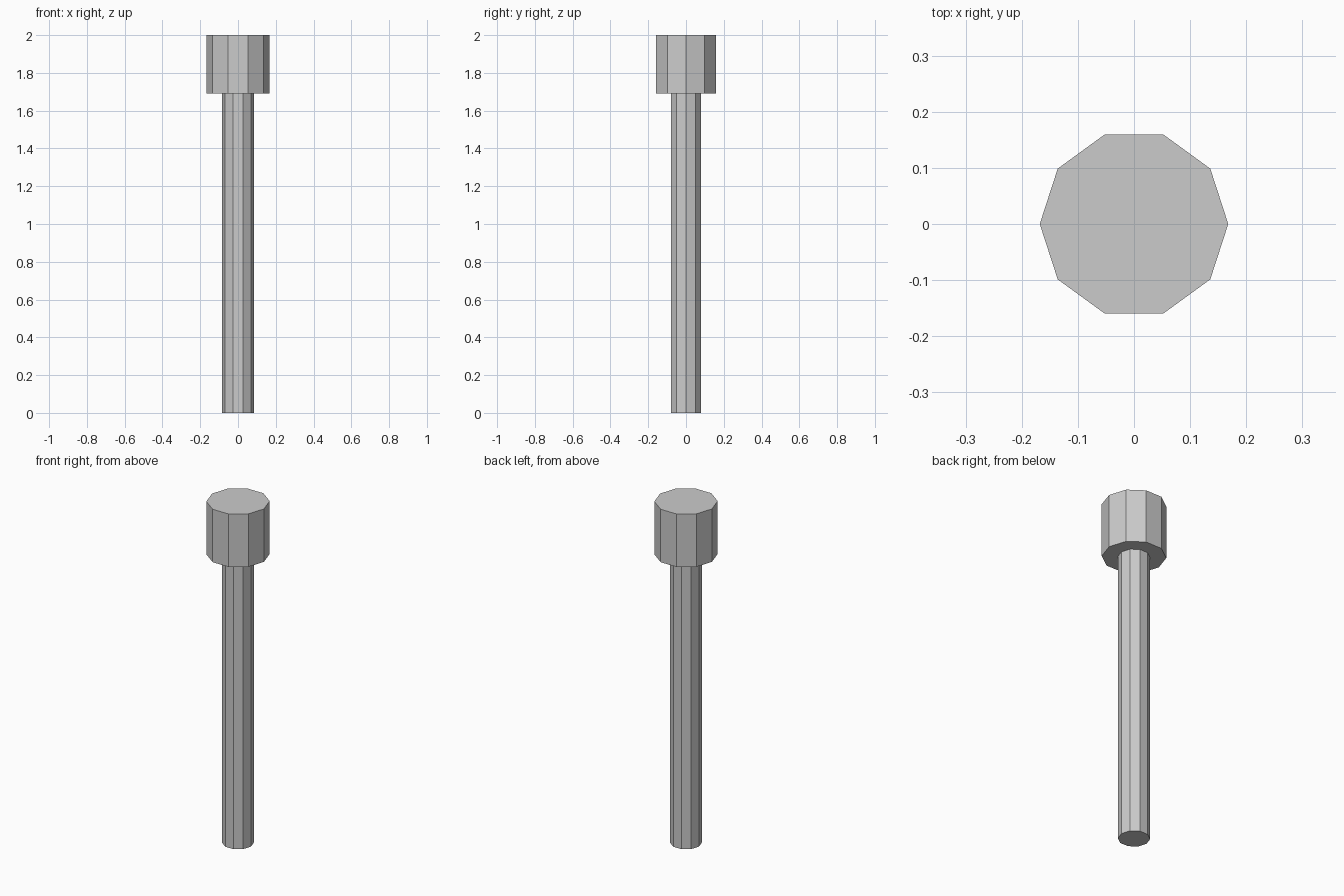
import bpy
import math

if "Cube" in bpy.data.objects:
    bpy.data.objects.remove(bpy.data.objects["Cube"])

SIDES = 10


def prism(name, radius, z0, z1):
    """Ten-sided flat-shaded prism with a corner pointing along +x."""
    bpy.ops.mesh.primitive_cylinder_add(
        vertices=SIDES, radius=radius, depth=z1 - z0,
        location=(0, 0, (z0 + z1) / 2), rotation=(0, 0, math.pi / 2))
    obj = bpy.context.object
    obj.name = name
    bpy.ops.object.transform_apply(location=False, rotation=True, scale=False)
    return obj


# Long slim shaft standing on the ground
prism("shaft", 0.084, 0.0, 1.69)

# Wider head on top
prism("head", 0.168, 1.69, 2.0)
